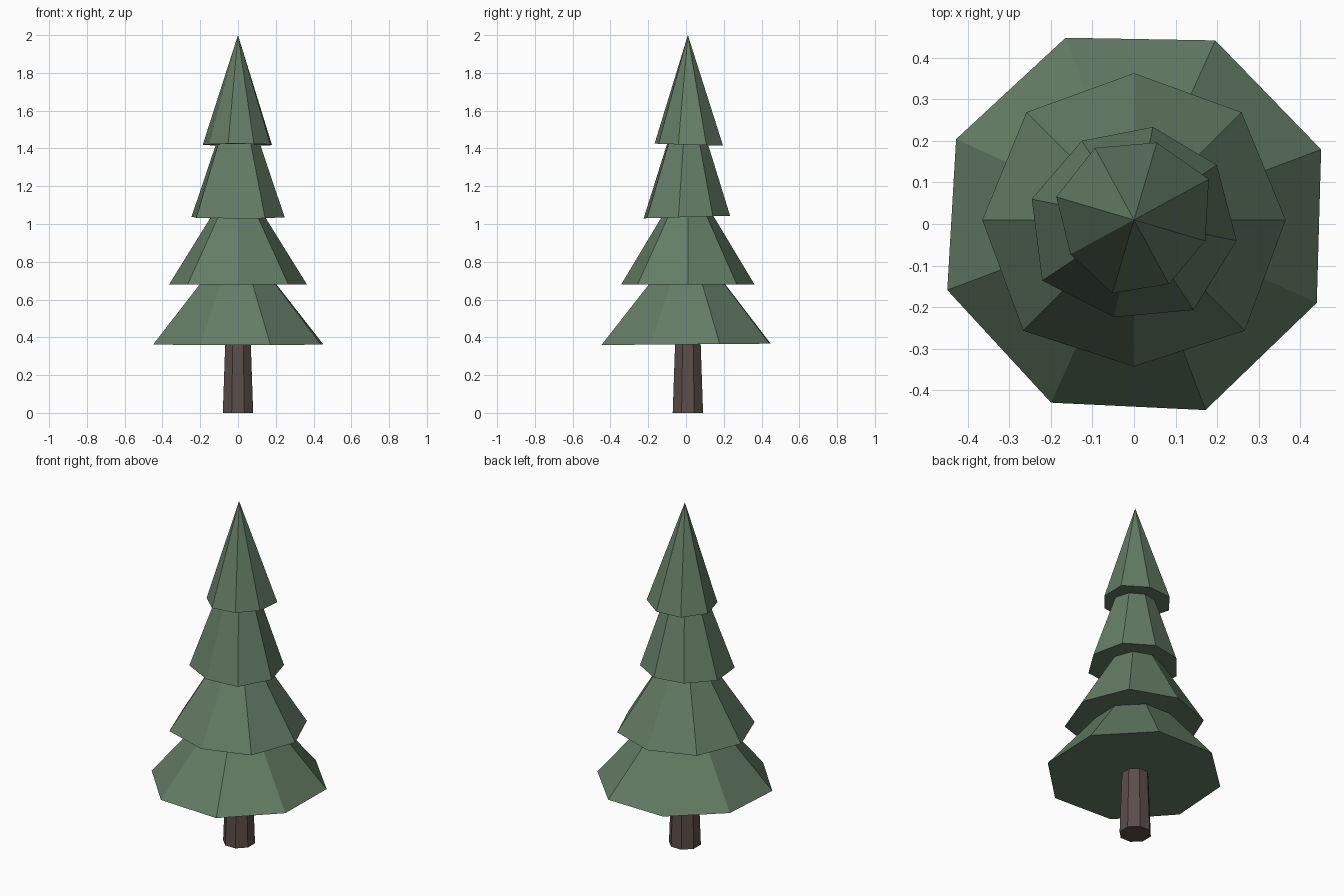
import bpy, bmesh
from math import cos, sin, radians, tau

cube = bpy.data.objects.get("Cube")
if cube:
    bpy.data.objects.remove(cube, do_unlink=True)

SIDES = 8
AXIS_Y = 0.01


def make_material(name, rgb):
    mat = bpy.data.materials.new(name)
    mat.use_nodes = True
    mat.diffuse_color = (*rgb, 1)
    mat.node_tree.nodes["Principled BSDF"].inputs["Base Color"].default_value = (*rgb, 1)
    return mat


def taper(name, mat, radii, phase, z0, z1, top_scale, tilt=0.0):
    """Flat-faced eight-sided frustum, or a pointed cone when top_scale is 0."""
    bm = bmesh.new()
    offsets = [(r * cos(a), r * sin(a)) for r, a in
               zip(radii, (radians(phase) + tau * i / SIDES for i in range(SIDES)))]
    base = [bm.verts.new((x, y + AXIS_Y, z0 + tilt * y)) for x, y in offsets]
    bm.faces.new(base[::-1])
    if top_scale:
        top = [bm.verts.new((x * top_scale, y * top_scale + AXIS_Y, z1)) for x, y in offsets]
        bm.faces.new(top)
    else:
        tip = bm.verts.new((0, AXIS_Y, z1))
    for i in range(SIDES):
        j = (i + 1) % SIDES
        upper = [top[j], top[i]] if top_scale else [tip]
        bm.faces.new([base[i], base[j], *upper])
    mesh = bpy.data.meshes.new(name)
    bm.to_mesh(mesh)
    bm.free()
    mesh.materials.append(mat)
    obj = bpy.data.objects.new(name, mesh)
    bpy.context.collection.objects.link(obj)
    return obj


green = make_material("needle_green", (0.127, 0.205, 0.130))
brown = make_material("bark_brown", (0.107, 0.076, 0.067))

# Trunk
taper("trunk", brown, [0.087] * SIDES, 22.5, 0, 0.42, 0.82)

# Foliage tiers, slightly uneven, from the ground up
taper("foliage_bottom", green,
      [0.481, 0.474, 0.468, 0.470, 0.480, 0.483, 0.489, 0.483],
      20.6, 0.363, 0.72, 0.383, 0.008)
taper("foliage_lower", green,
      [0.365, 0.366, 0.353, 0.366, 0.365, 0.377, 0.353, 0.377],
      0, 0.68, 1.08, 0.32)
taper("foliage_upper", green,
      [0.239, 0.228, 0.228, 0.251, 0.265, 0.239, 0.260, 0.252],
      33.5, 1.037, 1.46, 0.423, 0.03)
taper("foliage_top", green,
      [0.205, 0.194, 0.197, 0.195, 0.174, 0.184, 0.176, 0.179],
      28.5, 1.42, 2.0, 0, -0.03)
